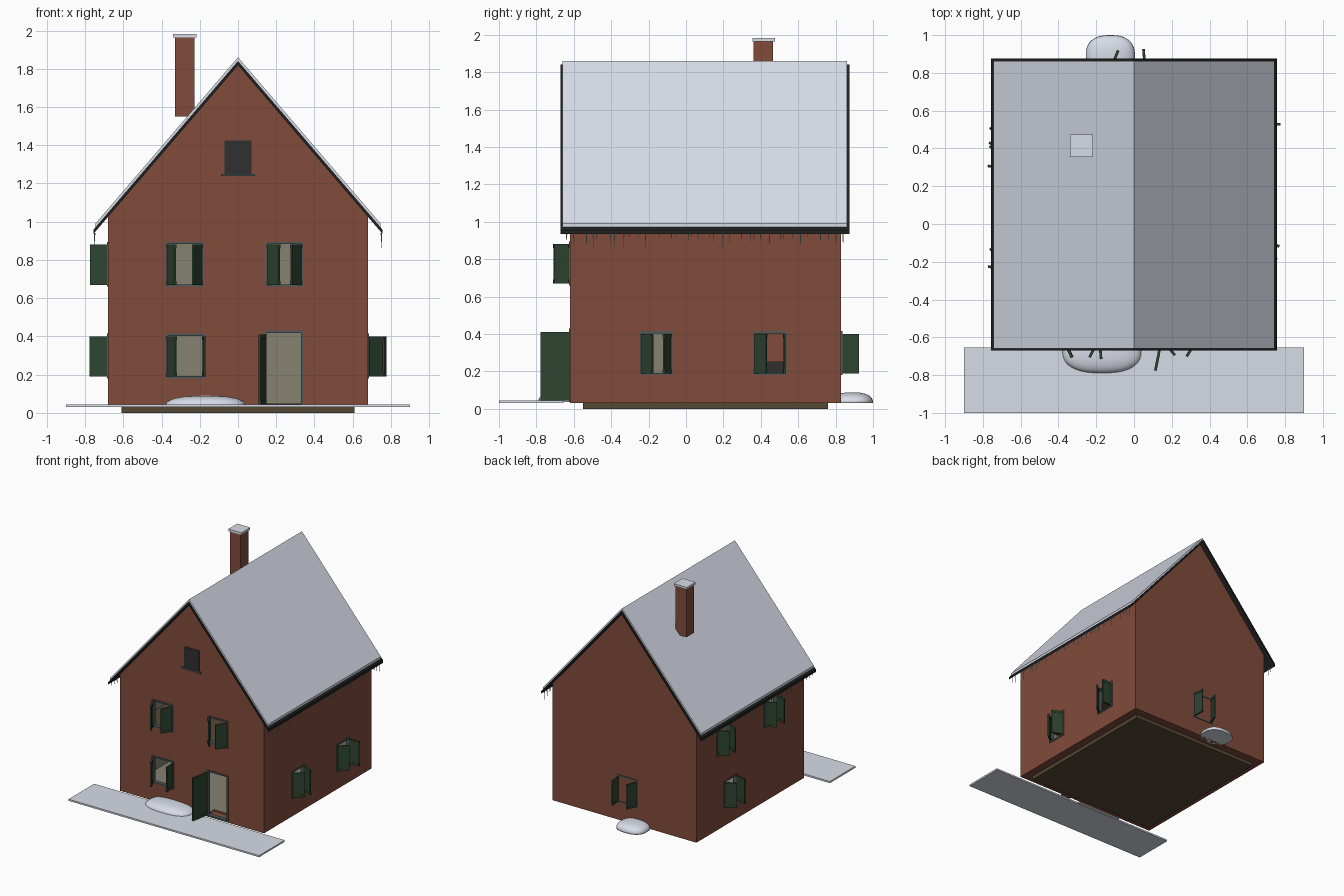
import bpy, bmesh, math, random
from mathutils import Matrix, Vector

random.seed(4)
if "Cube" in bpy.data.objects:
    bpy.data.objects.remove(bpy.data.objects["Cube"])


def material(name, r, g, b):
    m = bpy.data.materials.new(name)
    m.use_nodes = True
    m.diffuse_color = (r, g, b, 1)
    bsdf = next(n for n in m.node_tree.nodes if n.type == 'BSDF_PRINCIPLED')
    bsdf.inputs["Base Color"].default_value = (r, g, b, 1)
    bsdf.inputs["Roughness"].default_value = 0.8
    return m


brick = material("brick red", 0.22, 0.071, 0.044)
plaster = material("plaster beige", 0.24, 0.225, 0.166)
snow = material("snow white", 0.8, 0.84, 0.94)
green = material("shutter green", 0.027, 0.058, 0.03)
grey = material("frame grey", 0.08, 0.1, 0.105)
black = material("roof black", 0.015, 0.015, 0.015)
glass = material("dark glass", 0.029, 0.029, 0.03)
wood = material("base brown", 0.09, 0.065, 0.035)
ice = material("icicle blue", 0.4, 0.55, 0.6)


def finish(name, bm, mat, matrix=None):
    if matrix:
        bm.transform(matrix)
    bmesh.ops.recalc_face_normals(bm, faces=bm.faces)
    mesh = bpy.data.meshes.new(name)
    bm.to_mesh(mesh)
    bm.free()
    mesh.materials.append(mat)
    ob = bpy.data.objects.new(name, mesh)
    bpy.context.scene.collection.objects.link(ob)
    return ob


def add_box(bm, lo, hi):
    lo, hi = Vector(lo), Vector(hi)
    m = Matrix.Translation((lo + hi) / 2) @ Matrix.Diagonal((*(hi - lo), 1))
    bmesh.ops.create_cube(bm, size=1, matrix=m)


def box(name, lo, hi, mat, matrix=None):
    bm = bmesh.new()
    add_box(bm, lo, hi)
    return finish(name, bm, mat, matrix)


def prism(name, profile, y0, y1, mat):
    """Extrude an x-z outline along y."""
    bm = bmesh.new()
    face = bm.faces.new([bm.verts.new((x, y0, z)) for x, z in profile])
    ext = bmesh.ops.extrude_face_region(bm, geom=[face])
    moved = [v for v in ext["geom"] if isinstance(v, bmesh.types.BMVert)]
    bmesh.ops.translate(bm, vec=(0, y1 - y0, 0), verts=moved)
    return finish(name, bm, mat)


def gable(half, low, eave, ridge):
    return [(-half, low), (half, low), (half, eave), (0, ridge), (-half, eave)]


def chevron(half, eave, ridge, thick):
    return [(-half, eave), (0, ridge), (half, eave),
            (half, eave - thick), (0, ridge - thick), (-half, eave - thick)]


# Wall planes: local x runs along the wall, local -y points outwards
SIDES = {"front": (0, 0.62), "right": (90, 0.68), "back": (180, 0.83), "left": (-90, 0.68)}


def wall_matrix(side):
    angle, dist = SIDES[side]
    return Matrix.Rotation(math.radians(angle), 4, 'Z') @ Matrix.Translation((0, -dist, 0))


cutters = []


def opening(name, side, u, w, z0, z1):
    m = wall_matrix(side)
    h = w / 2
    cutters.append(box(name + "_cutter", (u - h, -0.1, z0), (u + h, 0.1, z1), plaster, m))
    t = 0.012
    bm = bmesh.new()
    for s in (-1, 1):
        a, b = sorted((u + s * h, u + s * (h - t)))
        add_box(bm, (a, -0.006, z0), (b, 0.03, z1))
    for z in (z0, z1 - t):
        add_box(bm, (u - h, -0.006, z), (u + h, 0.03, z + t))
    finish(name + "_frame", bm, grey, m)


def leaf(name, side, u, z0, z1, length, angle, hand):
    """Hinged panel; hand 1 swings from the left edge, -1 from the right."""
    rot = Matrix.Rotation(math.radians(-angle * hand), 4, 'Z')
    m = wall_matrix(side) @ Matrix.Translation((u, -0.004, 0)) @ rot
    bm = bmesh.new()
    a, b = sorted((0, hand * length))
    add_box(bm, (a, -0.005, z0), (b, 0.005, z1))
    # raised rails on both faces
    for z in (z0, z1 - 0.02):
        add_box(bm, (a, -0.007, z), (b, 0.007, z + 0.02))
    finish(name, bm, green, m)


# Windows: side, centre, width, bottom, left and right shutter angles
WINDOWS = [
    ("front", -0.275, 0.21, 0.18, 63, 95), ("front", -0.28, 0.2, 0.66, 65, 62),
    ("front", 0.243, 0.195, 0.66, 50, 57), ("right", -0.16, 0.175, 0.18, 52, 68),
    ("right", 0.447, 0.18, 0.18, 48, 92), ("back", 0.03, 0.2, 0.18, 85, 68),
    ("left", -0.37, 0.18, 0.18, 62, 80), ("left", -0.47, 0.18, 0.66, 60, 65),
    ("left", 0.17, 0.18, 0.66, 60, 75),
]
for i, (side, u, w, z, la, ra) in enumerate(WINDOWS, 1):
    opening(f"{side}_window_{i}", side, u, w, z, z + 0.235)
    for hand, angle, word in ((1, la, "first"), (-1, ra, "second")):
        leaf(f"{side}_window_{i}_{word}_shutter", side, u - hand * (w / 2 - 0.012),
             z + 0.01, z + 0.22, 0.092, angle, hand)

# Open front door
opening("door", "front", 0.24, 0.205, 0.035, 0.43)
leaf("door_leaf", "front", 0.143, 0.045, 0.41, 0.155, 101, 1)

# Hollow brick house with plastered inside
walls = prism("walls", gable(0.68, 0.03, 1.027, 1.82), -0.62, 0.83, brick)
cutters.append(prism("room_cutter", gable(0.65, 0.05, 1.0, 1.76), -0.59, 0.8, plaster))
for c in cutters:
    c.hide_render = True
    mod = walls.modifiers.new("cut", 'BOOLEAN')
    mod.operation, mod.solver, mod.object = 'DIFFERENCE', 'EXACT', c
depsgraph = bpy.context.evaluated_depsgraph_get()
cut = bpy.data.meshes.new_from_object(walls.evaluated_get(depsgraph))
walls.modifiers.clear()
walls.data = cut
for c in cutters:
    bpy.data.objects.remove(c)
cut.materials.clear()
cut.materials.append(brick)
cut.materials.append(plaster)
for p in cut.polygons:
    x, y, z = p.center
    inside = abs(x) < 0.655 and -0.595 < y < 0.805 and z > 0.045
    p.material_index = int(inside)

# Inside floor and hearth
box("upper_floor", (-0.65, -0.59, 0.54), (0.65, 0.8, 0.56), wood)
box("hearth", (-0.52, 0.36, 0.25), (-0.4, 0.6, 0.54), brick)
box("hearth_grate", (-0.52, 0.36, 0.05), (-0.41, 0.6, 0.25), glass)

# Base
box("base", (-0.61, -0.55, 0), (0.61, 0.76, 0.032), wood)

# Attic window
box("attic_pane", (-0.07, -0.625, 1.25), (0.07, -0.618, 1.425), glass)
box("attic_sill", (-0.088, -0.635, 1.238), (0.088, -0.615, 1.25), grey)

# Roof with snow cover
prism("roof", chevron(0.757, 0.957, 1.84, 0.022), -0.67, 0.875, black)
prism("roof_snow", chevron(0.745, 0.991, 1.86, 0.022), -0.66, 0.862, snow)

# Chimney
box("chimney", (-0.33, 0.362, 1.55), (-0.228, 0.464, 1.965), brick)
box("chimney_snow", (-0.34, 0.355, 1.963), (-0.217, 0.475, 1.982), snow)

# Icicles along both eaves
bm = bmesh.new()
for s in (-1, 1):
    for i in range(36):
        y = -0.645 + 1.5 * (i + random.random() * 0.8) / 36
        depth = random.uniform(0.02, 0.085)
        m = Matrix.Translation((s * 0.75, y, 0.942 - depth / 2)) @ Matrix.Rotation(math.pi, 4, 'X')
        bmesh.ops.create_cone(bm, cap_ends=True, segments=5, radius1=0.004,
                              radius2=0.0005, depth=depth, matrix=m)
finish("icicles", bm, ice)

# Snowy path
box("path_snow", (-0.9, -1, 0.03), (0.9, -0.655, 0.044), snow)


# Snow drifts: squarish domes with flat undersides
def drift(name, centre, radii):
    bm = bmesh.new()
    bmesh.ops.create_uvsphere(bm, u_segments=40, v_segments=20, radius=1)
    for v in bm.verts:
        x, y, z = (math.copysign(abs(c) ** 0.8, c) for c in v.co)
        v.co = (x * radii[0], y * radii[1], max(z, 0) * radii[2])
    bmesh.ops.remove_doubles(bm, verts=bm.verts, dist=0.0001)
    for f in bm.faces:
        f.smooth = True
    finish(name, bm, snow, Matrix.Translation(centre))


drift("front_drift", (-0.17, -0.67, 0.035), (0.21, 0.12, 0.055))
drift("back_drift", (-0.125, 0.89, 0.03), (0.13, 0.11, 0.058))
